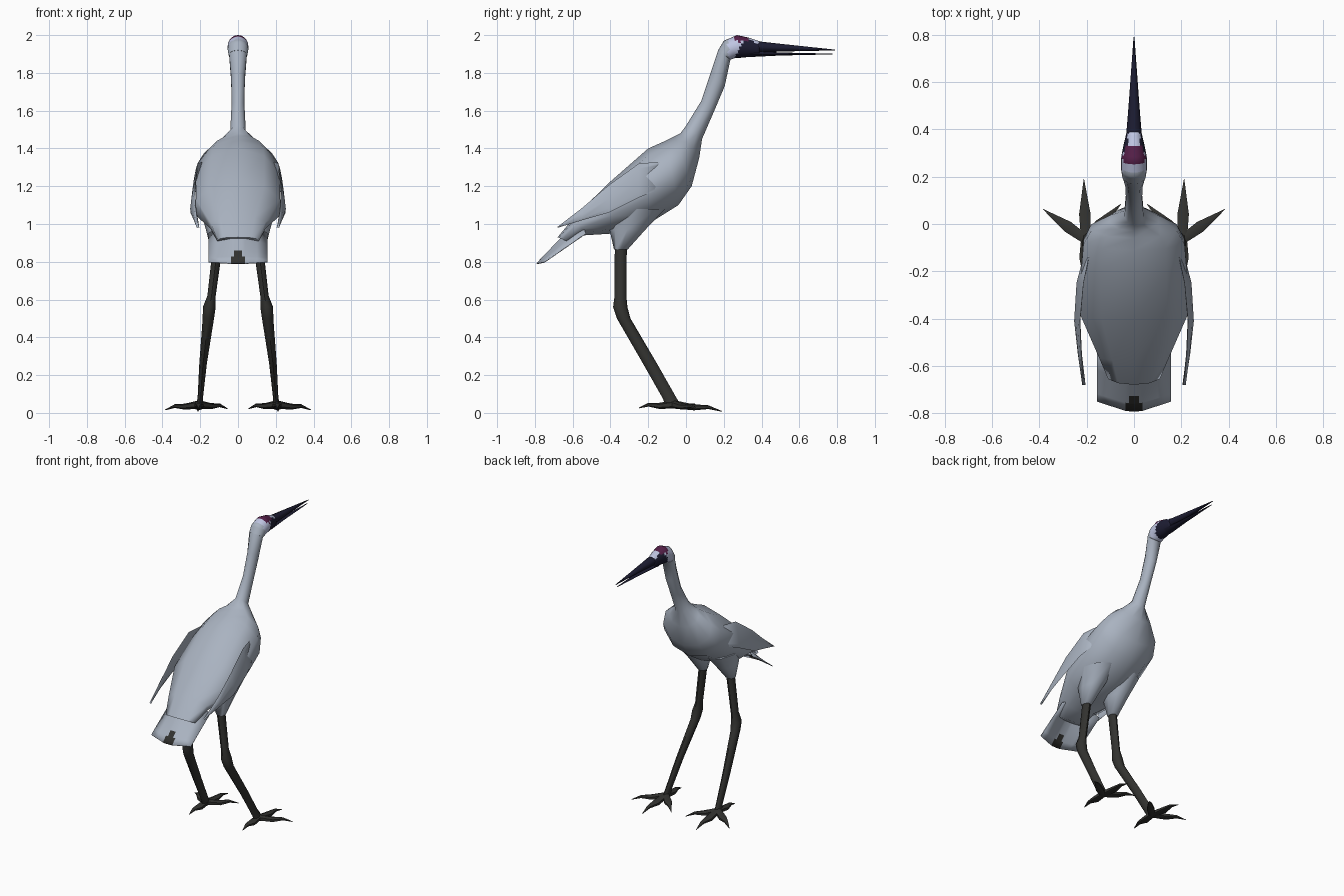
import bpy, bmesh, math
from mathutils import Vector as V

if "Cube" in bpy.data.objects:
    bpy.data.objects.remove(bpy.data.objects["Cube"])


def material(name, r, g, b):
    m = bpy.data.materials.new(name)
    m.diffuse_color = (r, g, b, 1)
    m.use_nodes = True
    m.node_tree.nodes["Principled BSDF"].inputs["Base Color"].default_value = m.diffuse_color
    return m


GREY = material("blue grey plumage", 0.40, 0.45, 0.53)
PALE = material("pale lavender cheek", 0.52, 0.56, 0.76)
PLUM = material("plum crown", 0.09, 0.014, 0.065)
BEAK = material("dark navy beak", 0.012, 0.012, 0.032)
DARK = material("charcoal legs", 0.032, 0.032, 0.029)


def finish(bm, name, mats, rule=None, angle=50):
    bmesh.ops.remove_doubles(bm, verts=bm.verts, dist=0.0005)
    bmesh.ops.recalc_face_normals(bm, faces=bm.faces)
    for f in bm.faces:
        f.smooth = True
        if rule:
            f.material_index = rule(f.calc_center_median())
    me = bpy.data.meshes.new(name)
    bm.to_mesh(me)
    bm.free()
    for m in mats:
        me.materials.append(m)
    me.set_sharp_from_angle(angle=math.radians(angle))
    ob = bpy.data.objects.new(name, me)
    bpy.context.collection.objects.link(ob)
    return ob


def loft(name, rings, sides, mats, rule=None, sub=1, angle=50):
    """Skin elliptical rings given as (centre, half axis u, half axis v)."""
    rings = [[V(p) for p in r] for r in rings]
    fine = [rings[0]]
    for a, b in zip(rings, rings[1:]):
        fine += [[p.lerp(q, k / sub) for p, q in zip(a, b)] for k in range(1, sub + 1)]
    bm = bmesh.new()
    loops = []
    for c, u, v in fine:
        loops.append([bm.verts.new(c + u * math.sin(t) + v * math.cos(t))
                      for t in (2 * math.pi * i / sides for i in range(sides))])
    for a, b in zip(loops, loops[1:]):
        for i in range(sides):
            j = (i + 1) % sides
            bm.faces.new((a[i], a[j], b[j], b[i]))
    bm.faces.new(loops[0])
    bm.faces.new(loops[-1])
    return finish(bm, name, mats, rule, angle)


def profile(points):
    """Side profile rings: (top y, top z, bottom y, bottom z, half width)."""
    return [((0, (ty + by) / 2, (tz + bz) / 2), (w, 0, 0),
             (0, (ty - by) / 2, (tz - bz) / 2)) for ty, tz, by, bz, w in points]


# Body and neck
loft("body_and_neck", profile([
    (-0.68, 0.93, -0.61, 0.90, 0.115),
    (-0.58, 1.05, -0.54, 0.94, 0.155),
    (-0.40, 1.225, -0.38, 0.95, 0.235),
    (-0.20, 1.40, -0.20, 1.00, 0.235),
    (-0.11, 1.44, -0.04, 1.10, 0.225),
    (-0.06, 1.465, 0.03, 1.20, 0.19),
    (-0.03, 1.48, 0.07, 1.35, 0.11),
    (0.00, 1.52, 0.085, 1.45, 0.043),
    (0.08, 1.65, 0.15, 1.60, 0.036),
    (0.13, 1.80, 0.205, 1.73, 0.038),
    (0.17, 1.92, 0.235, 1.87, 0.049),
    (0.20, 1.965, 0.26, 1.885, 0.05)]), 10, [GREY], angle=80)


# Head, coloured by position
def head_rule(c):
    if c.z > 1.965 and 0.25 < c.y < 0.325:
        return 2
    if c.y >= 0.32 and c.z > 1.955 and abs(c.x) < 0.027:
        return 1
    if c.y > 0.26 + 0.6 * max(0, c.z - 1.89):
        return 3
    return 1 if c.y > 0.225 else 0


loft("head", profile([
    (0.17, 1.92, 0.235, 1.87, 0.05),
    (0.20, 1.97, 0.265, 1.88, 0.055),
    (0.27, 2.00, 0.29, 1.88, 0.055),
    (0.33, 1.987, 0.34, 1.885, 0.044),
    (0.39, 1.967, 0.39, 1.89, 0.031)]), 20, [GREY, PALE, PLUM, BEAK],
    head_rule, sub=4, angle=80)

# Beak halves
loft("upper_beak", profile([
    (0.34, 1.972, 0.34, 1.905, 0.036), (0.50, 1.954, 0.50, 1.913, 0.023),
    (0.79, 1.923, 0.79, 1.919, 0.002)]), 8, [BEAK])
loft("lower_beak", profile([
    (0.34, 1.918, 0.34, 1.884, 0.034), (0.50, 1.908, 0.50, 1.892, 0.02),
    (0.775, 1.902, 0.775, 1.898, 0.002)]), 8, [BEAK])

# Arched tail fan with a dark tip
bm = bmesh.new()
rows = []
for s in (0, 0.4, 0.72, 0.85, 1):
    row = []
    for x in (-0.155, -0.1, -0.036, -0.02, 0.02, 0.036, 0.1, 0.155):
        t = max(0, abs(x) - 0.03) / 0.125
        mid = V((x, -0.56, 1.03)).lerp(V((x, -0.79, 0.79)), s)
        edge = V((x, -0.53, 0.95)).lerp(V((x, -0.75, 0.798)), s)
        row.append(bm.verts.new(mid.lerp(edge, t)))
    rows.append(row)
for a, b in zip(rows, rows[1:]):
    for i in range(7):
        bm.faces.new((a[i], b[i], b[i + 1], a[i + 1]))
tail = finish(bm, "tail", [GREY, DARK], lambda c: int(
    (abs(c.x) < 0.021 and c.z < 0.857) or (abs(c.x) < 0.037 and c.z < 0.826)), 60)
sol = tail.modifiers.new("thickness", "SOLIDIFY")
sol.thickness = 0.006
sol.offset = 0

for side, label in ((1, "right"), (-1, "left")):
    # Folded wing, a thin blade along the flank
    wing = [(0.20, -0.13, 1.33, 1.19), (0.228, -0.25, 1.32, 1.14),
            (0.24, -0.41, 1.205, 1.06), (0.229, -0.55, 1.085, 1.02),
            (0.212, -0.68, 0.985, 0.98)]
    loft(label + "_wing", [((side * x, y, (t + b) / 2), (0.007, 0, 0),
                            (-side * 0.08 * (t - b), 0, (t - b) / 2))
                           for x, y, t, b in wing], 8, [GREY], angle=80)

    # Feathered thigh
    loft(label + "_thigh", [
        ((side * 0.10, -0.26, 1.08), (0.10, 0, 0), (0, 0.15, 0)),
        ((side * 0.105, -0.31, 0.97), (0.065, 0, 0), (0, 0.095, 0)),
        ((side * 0.11, -0.345, 0.865), (0.033, 0, 0), (0, 0.036, 0))], 8, [GREY], angle=80)

    # Leg with a knobbly joint
    leg = [(0.105, -0.345, 0.90, 0.026, 0.032), (0.14, -0.347, 0.62, 0.022, 0.031),
           (0.152, -0.348, 0.56, 0.034, 0.038), (0.157, -0.33, 0.50, 0.03, 0.036),
           (0.185, -0.19, 0.26, 0.02, 0.037), (0.20, -0.085, 0.075, 0.014, 0.037),
           (0.205, -0.065, 0.035, 0.022, 0.042)]
    loft(label + "_leg", [((side * x, y, z), (rx, 0, 0), (0, ry, 0))
                          for x, y, z, rx, ry in leg], 8, [DARK])

    # Four arched toes per foot
    hub = V((side * 0.205, -0.065, 0.045))
    tips = {"front": (0.212, 0.19, 0.008), "outer": (0.385, 0.063, 0.016),
            "inner": (0.055, 0.085, 0.022), "back": (0.21, -0.25, 0.026)}
    for toe, (x, y, z) in tips.items():
        tip = V((side * x, y, z))
        across = (tip - hub).cross(V((0, 0, 1))).normalized()
        rings = []
        for f, w, h, rise in ((0, 0.022, 0.022, 0), (0.42, 0.028, 0.016, 0.0),
                              (0.72, 0.014, 0.010, 0.012), (1, 0.001, 0.002, 0)):
            rings.append((hub.lerp(tip, f) + V((0, 0, rise)), across * w, (0, 0, h)))
        loft(f"{label}_{toe}_toe", rings, 6, [DARK])
